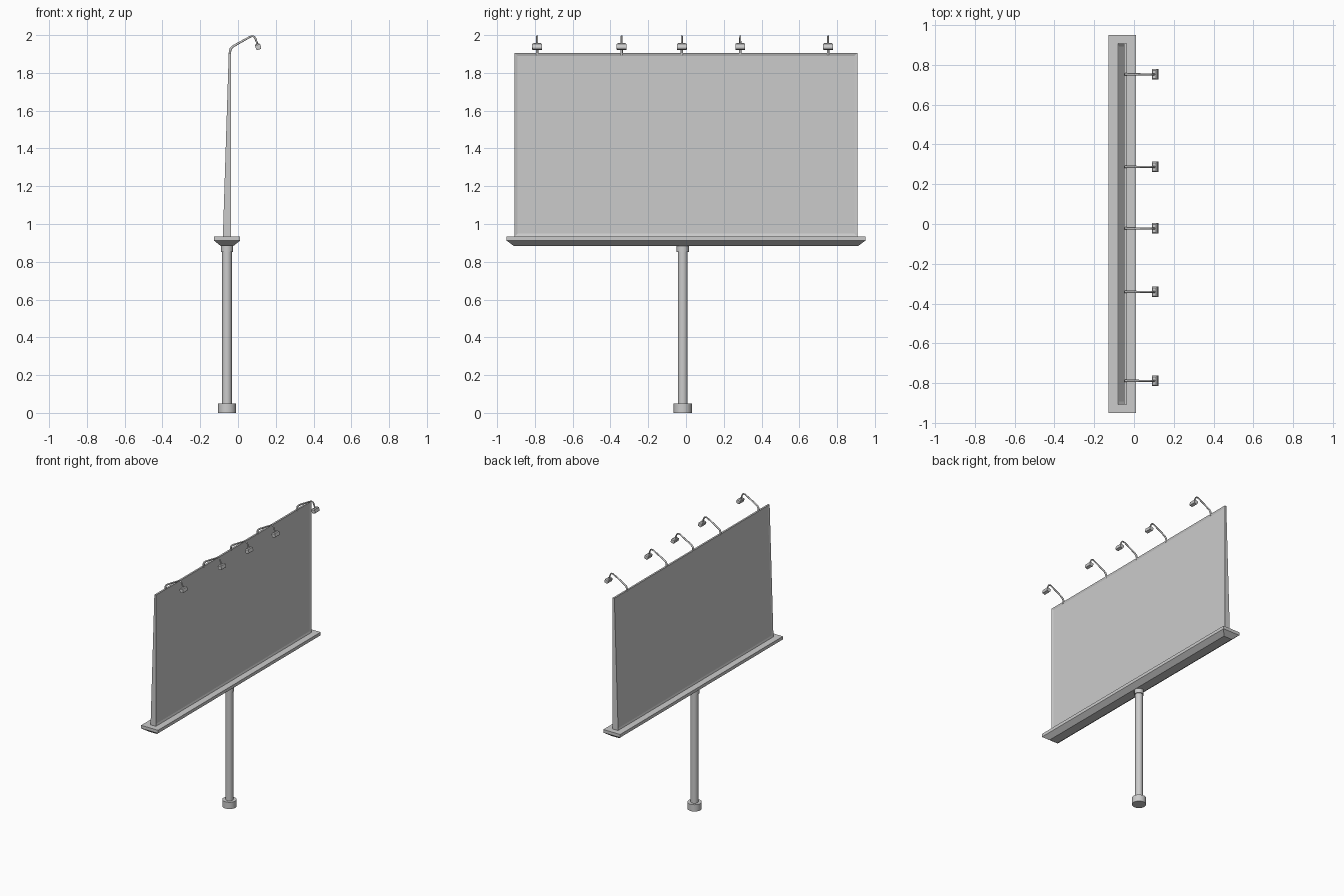
import bpy, bmesh, math
from mathutils import Vector, Matrix

if "Cube" in bpy.data.objects:
    bpy.data.objects.remove(bpy.data.objects["Cube"])

grey = bpy.data.materials.new("light_grey")
grey.diffuse_color = (0.6, 0.6, 0.6, 1)
grey.use_nodes = True
grey.node_tree.nodes["Principled BSDF"].inputs["Base Color"].default_value = grey.diffuse_color
CX, CY = -0.058, -0.017          # pole axis


def finish(bm, name, smooth=False):
    bmesh.ops.recalc_face_normals(bm, faces=bm.faces[:])
    me = bpy.data.meshes.new(name)
    bm.to_mesh(me)
    bm.free()
    ob = bpy.data.objects.new(name, me)
    bpy.context.collection.objects.link(ob)
    me.materials.append(grey)
    if smooth:
        bpy.ops.object.select_all(action='DESELECT')
        ob.select_set(True)
        bpy.context.view_layer.objects.active = ob
        bpy.ops.object.shade_smooth_by_angle(angle=math.radians(40))
    return ob


def loft(bm, loops):
    """Skin closed loops of points and cap both ends."""
    rings = [[bm.verts.new(p) for p in loop] for loop in loops]
    n = len(rings[0])
    for a, b in zip(rings, rings[1:]):
        for i in range(n):
            bm.faces.new((a[i], a[(i + 1) % n], b[(i + 1) % n], b[i]))
    bm.faces.new(rings[0])
    bm.faces.new(rings[-1])


def rect(x0, x1, y, z):
    return [(x0, -y, z), (x1, -y, z), (x1, y, z), (x0, y, z)]


def cylinder(name, r, z0, z1):
    bm = bmesh.new()
    loft(bm, [[(CX + r * math.cos(t), CY + r * math.sin(t), z)
               for t in (math.tau * i / 24 for i in range(24))] for z in (z0, z1)])
    return finish(bm, name, True)


# Pole with foot and collar
cylinder("pole_foot", 0.048, 0.0, 0.05)
cylinder("pole", 0.026, 0.05, 0.86)
cylinder("pole_collar", 0.032, 0.852, 0.888)

# Ledge with tapered underside
bm = bmesh.new()
loft(bm, [rect(-0.092, -0.024, 0.912, 0.884),
          rect(-0.127, 0.011, 0.95, 0.912),
          rect(-0.127, 0.011, 0.95, 0.935)])
finish(bm, "ledge")

# Display board: wedge with a recessed panel on both sides
bm = bmesh.new()
loft(bm, [rect(-0.080, -0.036, 0.907, 0.934), rect(-0.049, -0.036, 0.907, 1.905)])
bmesh.ops.recalc_face_normals(bm, faces=bm.faces[:])
for f in [f for f in bm.faces if abs(f.normal.x) > 0.9]:
    depth = -0.005 if f.normal.x > 0 else -0.004
    bmesh.ops.inset_individual(bm, faces=[f], thickness=0.021, depth=0)
    bmesh.ops.translate(bm, verts=f.verts[:], vec=f.normal * depth)
finish(bm, "display_board")

# Lamp arm centre line: x, z, radius
ARM = [(-0.043, 1.895, .0065), (-0.042, 1.918, .0065), (-0.038, 1.929, .0065),
       (-0.029, 1.938, .006), (-0.015, 1.947, .006), (0.062, 1.990, .005),
       (0.072, 1.994, .005), (0.081, 1.994, .005), (0.088, 1.989, .005),
       (0.093, 1.980, .005), (0.105, 1.947, .005)]


def lamp(index, y):
    bm = bmesh.new()
    loops = []
    for i, (x, z, r) in enumerate(ARM):
        a, b = ARM[max(i - 1, 0)], ARM[min(i + 1, len(ARM) - 1)]
        d = Vector((b[0] - a[0], 0, b[1] - a[1])).normalized()
        side = Vector((-d.z, 0, d.x))
        loops.append([Vector((x, y, z)) + r * (side * math.cos(t) + Vector((0, 1, 0)) * math.sin(t))
                      for t in (math.tau * k / 12 for k in range(12))])
    loft(bm, loops)
    finish(bm, f"lamp_arm_{index}", True)

    # Tilted lamp head with a narrower cap
    bm = bmesh.new()
    loft(bm, [rect(-0.010, 0.010, 0.025, -0.018), rect(-0.014, 0.014, 0.026, -0.012),
              rect(-0.014, 0.014, 0.026, 0.008), rect(-0.009, 0.009, 0.020, 0.014)])
    bmesh.ops.transform(bm, verts=bm.verts[:], matrix=Matrix.Translation((0.106, y, 1.941))
                        @ Matrix.Rotation(math.radians(-18), 4, 'Y'))
    finish(bm, f"lamp_head_{index}")


for i, y in enumerate((-0.788, -0.341, -0.022, 0.287, 0.752)):
    lamp(i + 1, y)
